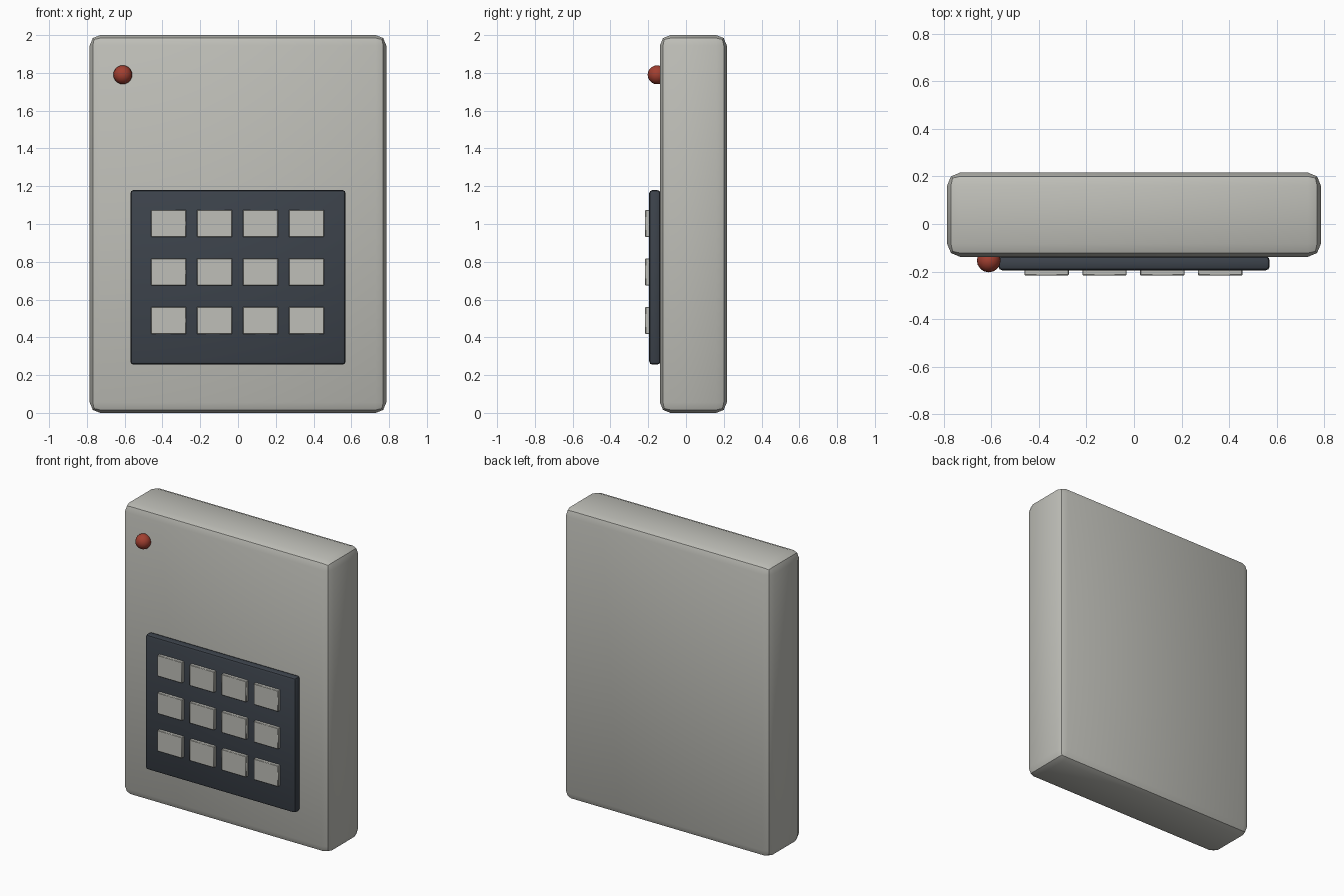
import bpy, math

cube = bpy.data.objects.get("Cube")
if cube:
    bpy.data.objects.remove(cube, do_unlink=True)


def material(name, rgb):
    m = bpy.data.materials.new(name)
    m.use_nodes = True
    m.diffuse_color = (*rgb, 1)
    m.node_tree.nodes["Principled BSDF"].inputs["Base Color"].default_value = (*rgb, 1)
    return m


grey = material("warm_grey", (0.52, 0.52, 0.48))
dark = material("dark_slate", (0.045, 0.055, 0.07))
red = material("lamp_red", (0.36, 0.05, 0.03))


def box(name, low, high, mat, bevel, segments):
    """Box between two corners with rounded edges."""
    centre = [(a + b) / 2 for a, b in zip(low, high)]
    bpy.ops.mesh.primitive_cube_add(size=1, location=centre)
    ob = bpy.context.object
    ob.name = name
    ob.scale = [b - a for a, b in zip(low, high)]
    bpy.ops.object.transform_apply(location=False, rotation=False, scale=True)
    ob.data.materials.append(mat)
    if bevel:
        mod = ob.modifiers.new("rounded_edges", "BEVEL")
        mod.width = bevel
        mod.segments = segments
        bpy.ops.object.modifier_apply(modifier=mod.name)
        bpy.ops.object.shade_smooth_by_angle(angle=math.radians(40))
    return ob


# Case and keypad panel
box("case", (-0.785, -0.138, 0), (0.785, 0.216, 2), grey, 0.055, 2)
box("keypad_panel", (-0.57, -0.195, 0.255), (0.57, -0.135, 1.18), dark, 0.018, 2)

# Keys, three rows of four
for row in range(3):
    for col in range(4):
        x = -0.367 + col * 0.243
        z = 1.003 - row * 0.257
        box(f"key_{row + 1}_{col + 1}", (x - 0.093, -0.216, z - 0.072),
            (x + 0.093, -0.18, z + 0.072), grey, 0.003, 1)

# Indicator lamp
bpy.ops.mesh.primitive_uv_sphere_add(segments=16, ring_count=10, radius=0.05,
                                     location=(-0.61, -0.153, 1.79))
lamp = bpy.context.object
lamp.name = "indicator_lamp"
lamp.data.materials.append(red)
bpy.ops.object.shade_smooth()
